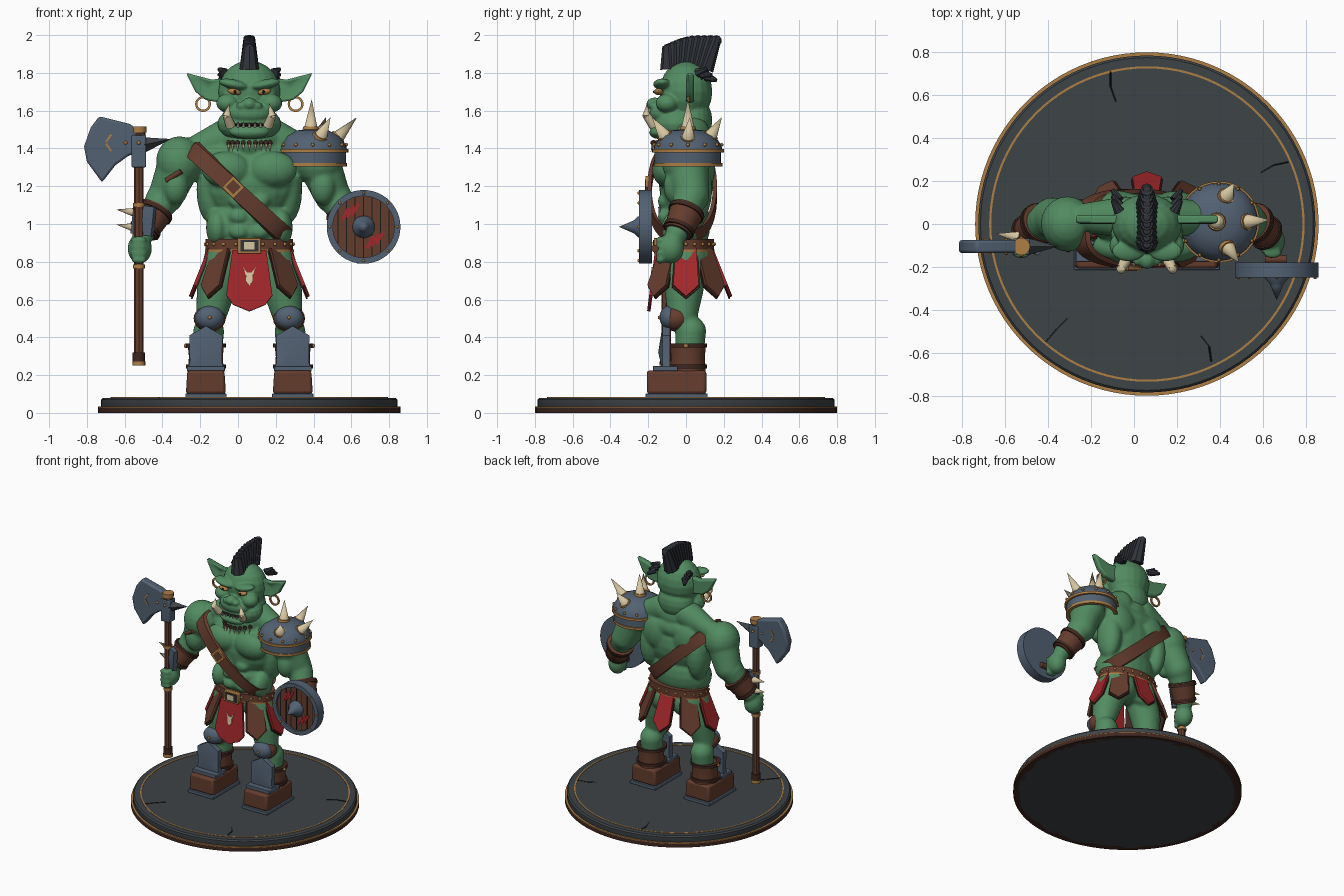
import bpy, bmesh, math
from mathutils import Matrix, Vector

if bpy.data.objects.get("Cube"):
    bpy.data.objects.remove(bpy.data.objects["Cube"])

CENTRE_X = .06          # the figure and its plinth share this axis
SIDES = (-1, 1)


def paint(name, r, g, b):
    mat = bpy.data.materials.new(name)
    mat.use_nodes = True
    mat.diffuse_color = (r, g, b, 1)
    mat.node_tree.nodes["Principled BSDF"].inputs["Base Color"].default_value = (r, g, b, 1)
    return mat


SKIN = paint("green skin", .085, .26, .12)
LEATHER = paint("brown leather", .13, .046, .027)
DARK = paint("dark leather", .05, .02, .014)
STEEL = paint("blue steel", .085, .12, .17)
SLATE = paint("slate stone", .048, .056, .063)
HAIR = paint("charcoal hair", .03, .034, .042)
GOLD = paint("old gold", .42, .21, .06)
IVORY = paint("ivory", .68, .57, .36)
RED = paint("red cloth", .36, .02, .024)
BLACK = paint("black", .01, .01, .01)


def finish(name, bm, mat, bevel=0):
    bmesh.ops.recalc_face_normals(bm, faces=bm.faces)
    mesh = bpy.data.meshes.new(name)
    bm.to_mesh(mesh)
    bm.free()
    mesh.materials.append(mat)
    mesh.shade_smooth()
    mesh.set_sharp_from_angle(angle=math.radians(35))
    obj = bpy.data.objects.new(name, mesh)
    obj.location.x = CENTRE_X
    bpy.context.scene.collection.objects.link(obj)
    if bevel:
        mod = obj.modifiers.new("soft edges", 'BEVEL')
        mod.width, mod.segments = bevel, 2
    return obj


def blob(bm, at, size, tilt=0, detail=20):
    matrix = Matrix.Translation(at) @ Matrix.Rotation(tilt, 4, 'Y') @ Matrix.Diagonal((*size, 1))
    bmesh.ops.create_uvsphere(bm, u_segments=detail, v_segments=detail // 2, radius=1, matrix=matrix)


def pair(bm, at, size, tilt=0):
    for s in SIDES:
        blob(bm, (s * at[0], at[1], at[2]), size, s * tilt)


def limb(bm, a, ra, b, rb, steps=7):
    for s in SIDES:
        for i in range(steps + 1):
            p, r = Vector(a).lerp(Vector(b), i / steps), ra + (rb - ra) * i / steps
            blob(bm, (s * p.x, p.y, p.z), (r, r, r))


def fuse(name, bm, mat, voxel, rounds):
    obj = finish(name, bm, mat)
    mod = obj.modifiers.new("fuse", 'REMESH')
    mod.mode, mod.voxel_size, mod.use_smooth_shade = 'VOXEL', voxel, True
    mod = obj.modifiers.new("relax", 'SMOOTH')
    mod.factor, mod.iterations = .5, rounds


def dots(name, mat, points, r):
    bm = bmesh.new()
    for p in points:
        blob(bm, p, (r, r, r), detail=10)
    finish(name, bm, mat)


def lathe(name, profile, mat, at=(0, 0, 0), axis=(0, 0, 1), squash=1, sides=32, ring=False):
    bm = bmesh.new()
    rings = [[bm.verts.new((r * math.cos(k * math.tau / sides), squash * r * math.sin(k * math.tau / sides), z))
              for k in range(sides)] for r, z in profile]
    for a, b in zip(rings, rings[1:] + (rings[:1] if ring else [])):
        for k in range(sides):
            n = (k + 1) % sides
            bm.faces.new((a[k], a[n], b[n], b[k]))
    if not ring:
        for end, (r, z) in ((rings[0], profile[0]), (rings[-1], profile[-1])):
            if r > 0:
                bm.faces.new(end)
    bmesh.ops.remove_doubles(bm, verts=bm.verts, dist=.00001)
    turn = Vector((0, 0, 1)).rotation_difference(Vector(axis)).to_matrix().to_4x4()
    bm.transform(Matrix.Translation(at) @ turn)
    return finish(name, bm, mat)


def band(name, r, low, high, thick, mat, **kw):
    lathe(name, [(r - thick, low), (r, low), (r, high), (r - thick, high)], mat, ring=True, **kw)


def cone(name, a, b, ra, rb, mat, sides=12):
    way = Vector(b) - Vector(a)
    lathe(name, [(ra, 0), (rb, way.length)], mat, at=a, axis=way, sides=sides)


def place(x, y, z, rx=0, ry=0, rz=0):
    return (Matrix.Translation((x, y, z)) @ Matrix.Rotation(rz, 4, 'Z')
            @ Matrix.Rotation(ry, 4, 'Y') @ Matrix.Rotation(rx, 4, 'X'))


def plate(name, points, thick, mat, where, ridge=0, bevel=0):
    """Outline in x and z, facing -y, with an optional raised centre."""
    bm = bmesh.new()
    front = [bm.verts.new((x, -thick / 2, z)) for x, z in points]
    back = [bm.verts.new((x, thick / 2, z)) for x, z in points]
    face = bm.faces.new(front)
    bm.faces.new(back[::-1])
    for i in range(len(points)):
        bm.faces.new((front[i - 1], front[i], back[i], back[i - 1]))
    bmesh.ops.recalc_face_normals(bm, faces=bm.faces)
    if ridge:
        bmesh.ops.poke(bm, faces=[face], offset=ridge)
    bm.transform(where)
    return finish(name, bm, mat, bevel)


def block(w, h):
    return [(-w, -h), (w, -h), (w, h), (-w, h)]


# Plinth: slate disc, dark lower rim, gold inlays and cracks
lathe("plinth", [(.77, 0), (.785, .03), (.785, .07), (.775, .08)], SLATE, sides=96)
band("plinth_rim", .8, 0, .028, .05, DARK, sides=96)
band("plinth_rim_trim", .8, .028, .034, .025, GOLD, sides=96)
band("plinth_inlay", .735, .07, .083, .01, GOLD, sides=96)
for path in ([(-.17, .71), (-.17, .64), (-.145, .57)], [(.66, .29), (.59, .275), (.53, .24)],
             [(.25, -.52), (.29, -.57), (.3, -.64)], [(-.37, -.44), (-.42, -.49), (-.48, -.56)]):
    for a, b in zip(path, path[1:]):
        cone("plinth_crack", (*a, .08), (*b, .08), .005, .004, BLACK, sides=4)

# Body: fused muscle masses
body = bmesh.new()
blob(body, (0, 0, 1.22), (.25, .145, .2))
blob(body, (0, .02, 1.36), (.3, .125, .1))
blob(body, (0, 0, 1), (.215, .13, .18))
blob(body, (0, .01, .84), (.2, .125, .12))
blob(body, (0, 0, 1.44), (.16, .13, .12))
pair(body, (.125, -.105, 1.29), (.13, .075, .095))
pair(body, (.2, .04, 1.18), (.08, .1, .18))
pair(body, (.13, .09, 1.3), (.11, .065, .13))
pair(body, (.17, -.03, .98), (.06, .1, .1))
pair(body, (.09, .07, .8), (.1, .08, .1))
for z in (.96, 1.04, 1.12):
    pair(body, (.055, -.115, z), (.052, .035, .04))
limb(body, (.28, .03, 1.4), .07, (.1, .03, 1.47), .1)
pair(body, (.37, 0, 1.33), (.125, .13, .135))
limb(body, (.39, .01, 1.27), .11, (.44, .03, 1.15), .095)
pair(body, (.39, -.05, 1.2), (.07, .07, .1))
limb(body, (.46, .02, 1.13), .09, (.56, -.05, .95), .06)
pair(body, (.58, -.08, .87), (.065, .07, .08))
for z in (.81, .845, .88, .915):
    pair(body, (.585, -.135, z), (.045, .026, .02))
limb(body, (.12, 0, .82), .12, (.175, -.01, .66), .105)
limb(body, (.175, -.01, .66), .105, (.205, -.02, .5), .078)
limb(body, (.215, .025, .43), .083, (.225, .01, .2), .07)
fuse("body", body, SKIN, .011, 4)

# Head: skull, brow, muzzle, jaw
head = bmesh.new()
blob(head, (0, 0, 1.7), (.165, .14, .165))
blob(head, (0, -.05, 1.53), (.17, .13, .1))
blob(head, (0, -.12, 1.585), (.12, .075, .06))
blob(head, (0, -.165, 1.635), (.04, .045, .035))
blob(head, (0, -.145, 1.485), (.105, .05, .035))
blob(head, (0, .03, 1.55), (.14, .11, .13))
pair(head, (.04, -.165, 1.625), (.03, .03, .022))
pair(head, (.085, -.125, 1.74), (.08, .05, .026), -.2)
pair(head, (.115, -.1, 1.64), (.06, .06, .05))
fuse("head", head, SKIN, .0075, 2)

# Face details, ears and rings
for s in SIDES:
    eye = bmesh.new()
    blob(eye, (s * .08, -.145, 1.7), (.036, .024, .017), -s * .2)
    finish("eye", eye, GOLD)
    dots("pupil", BLACK, [(s * .075, -.165, 1.7)], .009)
    cone("tusk_base", (s * .1, -.17, 1.52), (s * .12, -.21, 1.575), .027, .021, IVORY)
    cone("tusk_tip", (s * .12, -.21, 1.57), (s * .105, -.205, 1.64), .022, 0, IVORY)
    ear = [(.13, 1.77), (.2, 1.765), (.335, 1.8), (.285, 1.7), (.23, 1.655), (.13, 1.64)]
    plate("ear", [(s * x, z) for x, z in ear], .045, SKIN, place(0, .02, 0), ridge=-.02, bevel=.012)
    band("earring", .042, -.006, .006, .012, GOLD, at=(s * .245, .01, 1.635), axis=(0, 1, 0), sides=20)
    for i in range(3):
        start = Vector((s * .13, .06 + i * .025, 1.8 - i * .01))
        cone("side_tuft", start, start + Vector((s * .03, .05, .02 - i * .02)), .026, .01, HAIR, sides=8)
mouth = bmesh.new()
blob(mouth, (0, -.142, 1.525), (.1, .052, .013))
finish("mouth", mouth, BLACK)
for i in range(-2, 3):
    x = i * .03
    cone("tooth", (x, -.185, 1.515), (x, -.198, 1.545), .009, 0, IVORY, sides=6)

# Mohawk: fan of overlapping tufts
for i in range(9):
    t = i / 8
    rise = 1.945 + .045 * math.sin(min(1, t * 1.6) * math.pi / 2)
    cone("mohawk_tuft", (0, -.085 + .18 * t, 1.82), (0, -.095 + .255 * t, rise), .052, .03, HAIR, sides=8)
    dots("mohawk_tip", HAIR, [(0, -.095 + .255 * t, rise - .02)], .03)

# Tooth necklace
for i in range(-4, 5):
    a = i * .25
    p = Vector((.13 * math.sin(a), -.175 * math.cos(a), 1.43))
    dots("necklace_bead", DARK, [p], .014)
    cone("necklace_tooth", p, p + Vector((0, -.012, -.05)), .011, 0, IVORY, sides=6)

# Chest strap: tilted ribbon loop with a square buckle
strap = bmesh.new()
loops = []
for k in range(48):
    c, s = math.cos(k * math.tau / 48), math.sin(k * math.tau / 48)
    loop = []
    for grow, across in ((-.01, -1), (.012, -1), (.012, 1), (-.01, 1)):
        x = -.06 + (.245 + grow) * c
        y = -.02 + (.172 + grow) * math.copysign(abs(s) ** .6, s)
        loop.append(strap.verts.new((x + across * .03, y, 1.113 - .95 * (-.06 + .245 * c) + across * .032)))
    loops.append(loop)
for i, loop in enumerate(loops):
    for j in range(4):
        strap.faces.new((loops[i - 1][j - 1], loops[i - 1][j], loop[j], loop[j - 1]))
finish("chest_strap", strap, LEATHER)
plate("strap_buckle", block(.042, .042), .016, GOLD, place(-.085, -.207, 1.195, ry=.78))
plate("strap_buckle_inset", block(.028, .028), .008, LEATHER, place(-.085, -.214, 1.195, ry=.78))

# Belt, buckle, apron and hanging skirt straps
band("belt", .232, .86, .92, .06, LEATHER, squash=.64, sides=48)
band("belt_trim", .236, .852, .864, .05, GOLD, squash=.64, sides=48)
dots("belt_stud", GOLD, [(.232 * math.sin(a), -.149 * math.cos(a), .893)
                         for a in (i * math.tau / 20 for i in range(20))], .01)
plate("belt_buckle", block(.063, .042), .03, GOLD, place(0, -.155, .885), bevel=.005)
plate("belt_buckle_inset", block(.048, .03), .008, HAIR, place(0, -.172, .885))
plate("belt_buckle_crest", block(.028, .02), .008, IVORY, place(0, -.175, .885))
apron = [(-.09, 0), (.09, 0), (.122, -.24), (.085, -.29), (0, -.325), (-.085, -.29), (-.122, -.24)]
hang = place(0, -.155, .86, rx=-.13)
plate("apron", apron, .018, RED, hang)
crest = [(0, -.19), (.018, -.165), (.016, -.14), (.034, -.09), (.012, -.12), (-.012, -.12),
         (-.034, -.09), (-.016, -.14), (-.018, -.165)]
plate("apron_crest", crest, .008, IVORY, hang @ place(0, -.011, 0))
for i in range(1, 8):
    a = i * math.tau / 8
    where = place(.21 * math.sin(a), -.135 * math.cos(a), .87, rx=-.38, rz=a)
    flap = [(-.055, 0), (.055, 0), (.068, -.21), (0, -.275), (-.068, -.21)]
    plate("skirt_strap", flap, .018, LEATHER if i % 2 else RED, where)
    plate("skirt_strap_lining", [(x * 1.1, z * 1.03) for x, z in flap], .009, DARK, where @ place(0, .01, 0))

# Boots, greaves and knee pads
for s in SIDES:
    x = s * .23
    plate("boot_sole", block(.109, .012), .33, STEEL, place(x, -.05, .09), bevel=.004)
    plate("boot", [(-.106, .1), (.106, .1), (.098, .225), (-.098, .225)], .315, LEATHER,
          place(x, -.05, 0), bevel=.015)
    lathe("boot_shaft", [(.094, .22), (.09, .3), (.096, .36)], LEATHER, at=(x, .01, 0))
    for z in (.235, .345):
        band("boot_cuff", .106, z, z + .022, .03, DARK, at=(x, .005, 0))
    dots("cuff_buckle", GOLD, [(x + s * .105, 0, .355)], .013)
    guard = [(-.1, .22), (.1, .22), (.085, .27), (.088, .41), (0, .46), (-.088, .41), (-.085, .27)]
    plate("greave", guard, .04, STEEL, place(x, -.105, 0), ridge=.022)
    plate("greave_foot", block(.1, .014), .13, STEEL, place(x, -.11, .235), bevel=.004)
    knee = bmesh.new()
    blob(knee, (s * .21, -.05, .5), (.085, .075, .07))
    finish("knee_pad", knee, LEATHER)
    cap = bmesh.new()
    blob(cap, (s * .21, -.09, .505), (.075, .05, .062))
    finish("knee_cap", cap, STEEL)
    dots("knee_stud", GOLD, [(s * .21, -.14, .505)], .01)

# Bracers
for s in SIDES:
    wrist, way = Vector((s * .56, -.045, .955)), Vector((-s * .09, .07, .16)).normalized()
    lathe("bracer", [(.074, 0), (.084, .07), (.094, .15)], LEATHER, at=wrist, axis=way, sides=24)
    for h in (.01, .12):
        band("bracer_band", .084 + h * .12, h, h + .022, .02, DARK, at=wrist, axis=way, sides=24)
plate("bracer_plate", block(.062, .078), .03, STEEL, place(-.56, -.1, 1.02, ry=.12, rz=-.5), ridge=.01)
for z in (.985, 1.065):
    cone("bracer_spike", (-.6, -.06, z - .005), (-.705, -.045, z + .012), .026, 0, IVORY)
cone("arm_thong", (-.36, -.12, 1.28), (-.44, -.09, 1.23), .014, .014, LEATHER)

# Pauldron with bands, studs and spikes
hub = (.335, .01, 0)
lathe("pauldron", [(.183, 1.385), (.178, 1.415), (.145, 1.465), (.085, 1.495), (0, 1.505)], STEEL, at=hub)
band("pauldron_lower", .176, 1.31, 1.385, .02, STEEL, at=hub)
for r, z in ((.19, 1.378), (.182, 1.305)):
    band("pauldron_trim", r, z, z + .018, .025, GOLD, at=hub)
dots("pauldron_stud", GOLD, [(.335 + .178 * math.cos(i * .524), .01 + .178 * math.sin(i * .524), 1.42)
                             for i in range(12)], .01)
for a, b in (((.325, .01, 1.48), (.33, .01, 1.66)), ((.45, .01, 1.44), (.57, .02, 1.565)),
             ((.37, -.1, 1.45), (.43, -.18, 1.565)), ((.365, .12, 1.45), (.405, .19, 1.565))):
    cone("pauldron_spike", a, b, .042, 0, IVORY)
    cone("spike_collar", a, Vector(a).lerp(Vector(b), .2), .048, .04, GOLD)

# Round shield
face = dict(at=(.605, -.18, .985), axis=(0, -1, 0))
lathe("shield_boards", [(.172, .01), (.172, .055)], LEATHER, sides=48, **face)
lathe("shield_back", [(.175, 0), (.175, .012)], STEEL, sides=48, **face)
band("shield_rim", .195, 0, .07, .032, STEEL, sides=48, **face)
lathe("shield_boss", [(.06, .05), (.055, .075), (.035, .095), (.028, .11), (0, .175)], STEEL, **face)
dots("shield_rivet", GOLD, [(.605 + .179 * math.cos(i * .785), -.25, .985 + .179 * math.sin(i * .785))
                            for i in range(8)], .008)
for i in range(-3, 4):
    x = i * .045
    plate("board_gap", block(.0025, math.sqrt(.026 - x * x)), .004, BLACK, place(.605 + x, -.236, .985))
for x, z in ((-.07, .08), (.06, -.07)):
    for i in (-1, 0, 1):
        plate("red_slash", block(.008, .036), .006, RED, place(.605 + x + i * .026, -.237, .985 + z + i * .012, ry=.5))
cone("shield_grip", (.55, -.165, .87), (.65, -.165, .87), .02, .02, LEATHER)

# War axe
x, y = -.585, -.105
cone("axe_shaft", (x, y, .27), (x, y, 1.5), .026, .026, LEATHER, sides=8)
for z, high, r, mat in ((.25, .022, .034, GOLD), (.27, .05, .033, DARK), (.765, .02, .032, GOLD),
                        (1.09, .02, .032, GOLD), (1.465, .02, .035, DARK), (1.485, .03, .041, GOLD)):
    cone("shaft_collar", (x, y, z), (x, y, z + high), r, r, mat, sides=16)
plate("axe_hub", block(.038, .085), .075, STEEL, place(x, y, 1.385), bevel=.006)
blade = [(.03, 1.48), (-.05, 1.53), (-.21, 1.57), (-.255, 1.51), (-.29, 1.41), (-.275, 1.33),
         (-.195, 1.22), (-.125, 1.31), (-.05, 1.365), (.03, 1.37)]
plate("axe_blade", blade, .06, STEEL, place(x, y, 0), bevel=.012)
cone("axe_back_spike", (x + .03, y, 1.42), (x + .17, y, 1.45), .04, 0, SLATE, sides=4)
for side in SIDES:
    dots("blade_rivet", GOLD, [(x - .07, y + side * .03, 1.43), (x, y + side * .04, 1.43)], .01)
    for turn in (-.6, .6):
        plate("blade_mark", block(.005, .024), .006, GOLD,
              place(x - .16, y + side * .031, 1.43 + turn * .04, ry=turn))
